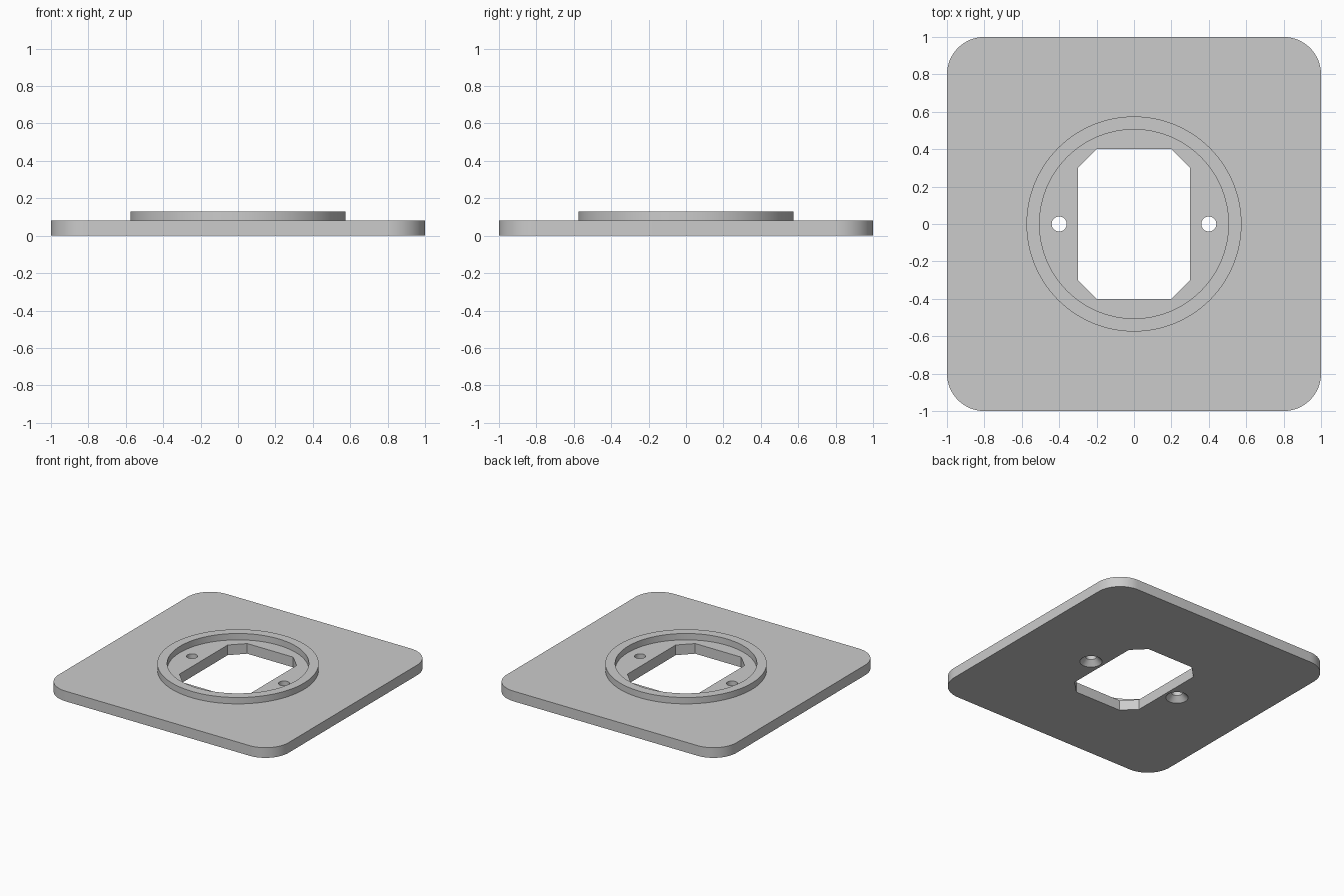
import bpy
import bmesh
from math import sin, cos, pi, radians

cube = bpy.data.objects.get("Cube")
if cube:
    bpy.data.objects.remove(cube, do_unlink=True)

GREY = (0.6, 0.6, 0.6, 1)
grey = bpy.data.materials.new("plain grey")
grey.use_nodes = True
grey.diffuse_color = GREY
grey.node_tree.nodes["Principled BSDF"].inputs["Base Color"].default_value = GREY

THICK, RING_TOP = 0.08, 0.13


def finish(name, bm):
    bmesh.ops.recalc_face_normals(bm, faces=bm.faces)
    mesh = bpy.data.meshes.new(name)
    bm.to_mesh(mesh)
    bm.free()
    mesh.materials.append(grey)
    obj = bpy.data.objects.new(name, mesh)
    bpy.context.collection.objects.link(obj)
    return obj


def prism(name, outline, z0, z1):
    bm = bmesh.new()
    face = bm.faces.new([bm.verts.new((x, y, z0)) for x, y in outline])
    new = bmesh.ops.extrude_face_region(bm, geom=[face], use_keep_orig=True)["geom"]
    verts = [v for v in new if isinstance(v, bmesh.types.BMVert)]
    bmesh.ops.translate(bm, verts=verts, vec=(0, 0, z1 - z0))
    return finish(name, bm)


def lathe(name, profile, x=0, steps=32, closed=False):
    """Turn an (r, z) profile around a vertical axis at x."""
    bm = bmesh.new()
    rings = [[bm.verts.new((x + r * cos(2 * pi * i / steps), r * sin(2 * pi * i / steps), z))
              for i in range(steps)] for r, z in profile]
    pairs = list(zip(rings, rings[1:]))
    if closed:
        pairs.append((rings[-1], rings[0]))
    else:
        bm.faces.new(rings[0])
        bm.faces.new(rings[-1])
    for a, b in pairs:
        for i in range(steps):
            j = (i + 1) % steps
            bm.faces.new((a[i], a[j], b[j], b[i]))
    return finish(name, bm)


def cut(obj, cutter):
    cutter.hide_render = True
    mod = obj.modifiers.new("cut", 'BOOLEAN')
    mod.operation, mod.solver, mod.object = 'DIFFERENCE', 'EXACT', cutter
    bpy.context.view_layer.objects.active = obj
    bpy.ops.object.modifier_apply(modifier=mod.name)
    bpy.data.objects.remove(cutter, do_unlink=True)


# Square plate with rounded corners
R, ARC = 0.2, 16
outline = []
for q, (sx, sy) in enumerate([(1, 1), (-1, 1), (-1, -1), (1, -1)]):
    for i in range(ARC + 1):
        a = (q + i / ARC) * pi / 2
        outline.append((sx * (1 - R) + R * cos(a), sy * (1 - R) + R * sin(a)))
plate = prism("base_plate", outline, 0, THICK)

# Central opening with chamfered corners
w, h, c = 0.3, 0.4, 0.1
opening = [(w, h - c), (w - c, h), (c - w, h), (-w, h - c),
           (-w, c - h), (c - w, -h), (w - c, -h), (w, c - h)]
cut(plate, prism("opening_cutter", opening, -0.1, 0.2))

# Screw holes, countersunk from below
for x in (-0.4, 0.4):
    cut(plate, lathe("screw_hole_cutter",
                     [(0.09, -0.01), (0.04, 0.04), (0.04, 0.2)], x))

# Raised circular rim
ring = lathe("raised_ring", [(0.505, THICK), (0.575, THICK), (0.575, RING_TOP), (0.505, RING_TOP)],
             steps=96, closed=True)

# Smooth curved walls, crisp edges
bpy.ops.object.select_all(action='DESELECT')
for obj in (plate, ring):
    obj.select_set(True)
bpy.context.view_layer.objects.active = plate
bpy.ops.object.shade_smooth_by_angle(angle=radians(30))
